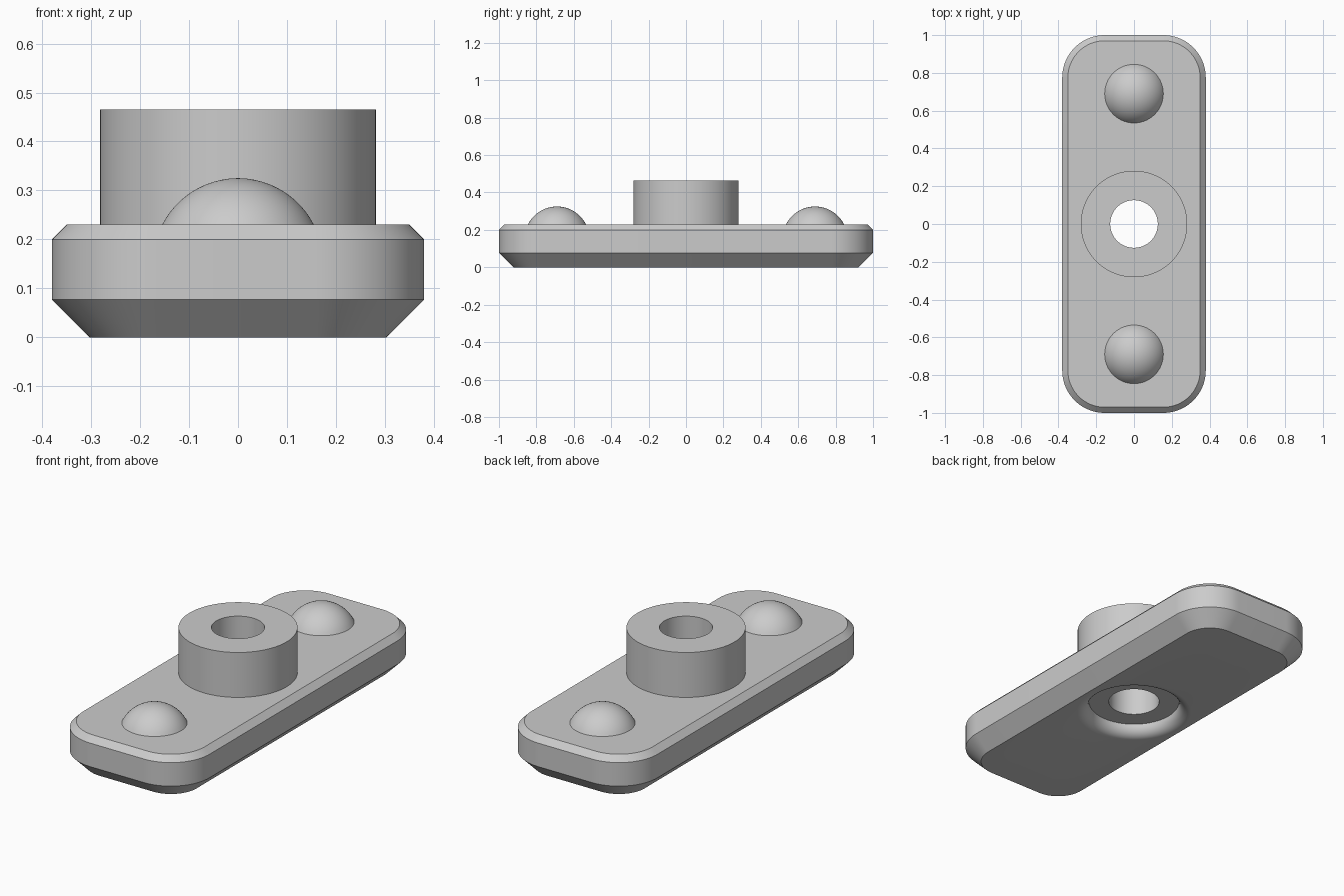
import bpy
import bmesh
from math import cos, sin, pi, radians

cube = bpy.data.objects.get("Cube")
if cube:
    bpy.data.objects.remove(cube)

N = 23                      # segments per rounded corner
COUNT = 4 * (N + 1)         # points in every ring
HALF_W, HALF_L, CORNER = 0.38, 1.0, 0.225

grey = bpy.data.materials.new("grey")
grey.use_nodes = True
colour = (0.6, 0.6, 0.6, 1)
grey.diffuse_color = colour
grey.node_tree.nodes["Principled BSDF"].inputs["Base Color"].default_value = colour


def circle(r, z):
    return [(r * cos(2 * pi * (i - N / 2) / COUNT + pi / 4),
             r * sin(2 * pi * (i - N / 2) / COUNT + pi / 4), z) for i in range(COUNT)]


def rounded(inset, z):
    pts = []
    for q, (sx, sy) in enumerate([(1, 1), (-1, 1), (-1, -1), (1, -1)]):
        for k in range(N + 1):
            a = pi / 2 * (q + k / N)
            pts.append((sx * (HALF_W - CORNER) + (CORNER - inset) * cos(a),
                        sy * (HALF_L - CORNER) + (CORNER - inset) * sin(a), z))
    return pts


def loft(name, rings, closed):
    """Join equal rings by quads; a closed loft meets itself, an open one is capped."""
    bm = bmesh.new()
    loops = [[bm.verts.new(p) for p in ring] for ring in rings]
    pairs = list(zip(loops, loops[1:]))
    if closed:
        pairs.append((loops[-1], loops[0]))
    else:
        bm.faces.new(loops[0])
        bm.faces.new(loops[-1])
    for a, b in pairs:
        for i in range(COUNT):
            j = (i + 1) % COUNT
            bm.faces.new((a[i], a[j], b[j], b[i]))
    bmesh.ops.recalc_face_normals(bm, faces=bm.faces)
    mesh = bpy.data.meshes.new(name)
    bm.to_mesh(mesh)
    bm.free()
    mesh.materials.append(grey)
    obj = bpy.data.objects.new(name, mesh)
    bpy.context.collection.objects.link(obj)
    bpy.ops.object.select_all(action="DESELECT")
    obj.select_set(True)
    bpy.context.view_layer.objects.active = obj
    bpy.ops.object.shade_smooth_by_angle(angle=radians(25))
    return obj


# Mounting plate with boss, through hole and rounded recess underneath
HOLE, FLOOR, FILLET, BOSS = 0.126, 0.225, 0.06, 0.282
body = [circle(HOLE, FILLET)]
for k in range(9):
    a = pi / 2 * k / 8
    body.append(circle(FLOOR + FILLET * (1 - cos(a)), FILLET * (1 - sin(a))))
body += [rounded(0.077, 0), rounded(0, 0.077), rounded(0, 0.2), rounded(0.03, 0.23),
         circle(BOSS, 0.23), circle(BOSS, 0.465), circle(HOLE, 0.465)]
loft("mounting_plate", body, closed=True)

# Domed studs at both ends
BASE, HEIGHT = 0.155, 0.095
R = (BASE ** 2 + HEIGHT ** 2) / (2 * HEIGHT)
LOW, HIGH = pi / 2 - 1.1, pi / 2 - 0.02
rings = []
for k in range(13):
    a = LOW + (HIGH - LOW) * k / 12
    rings.append(circle(R * cos(a), 0.23 + HEIGHT - R + R * sin(a)))
for name, y in (("front_stud", -0.69), ("back_stud", 0.69)):
    loft(name, rings, closed=False).location.y = y
